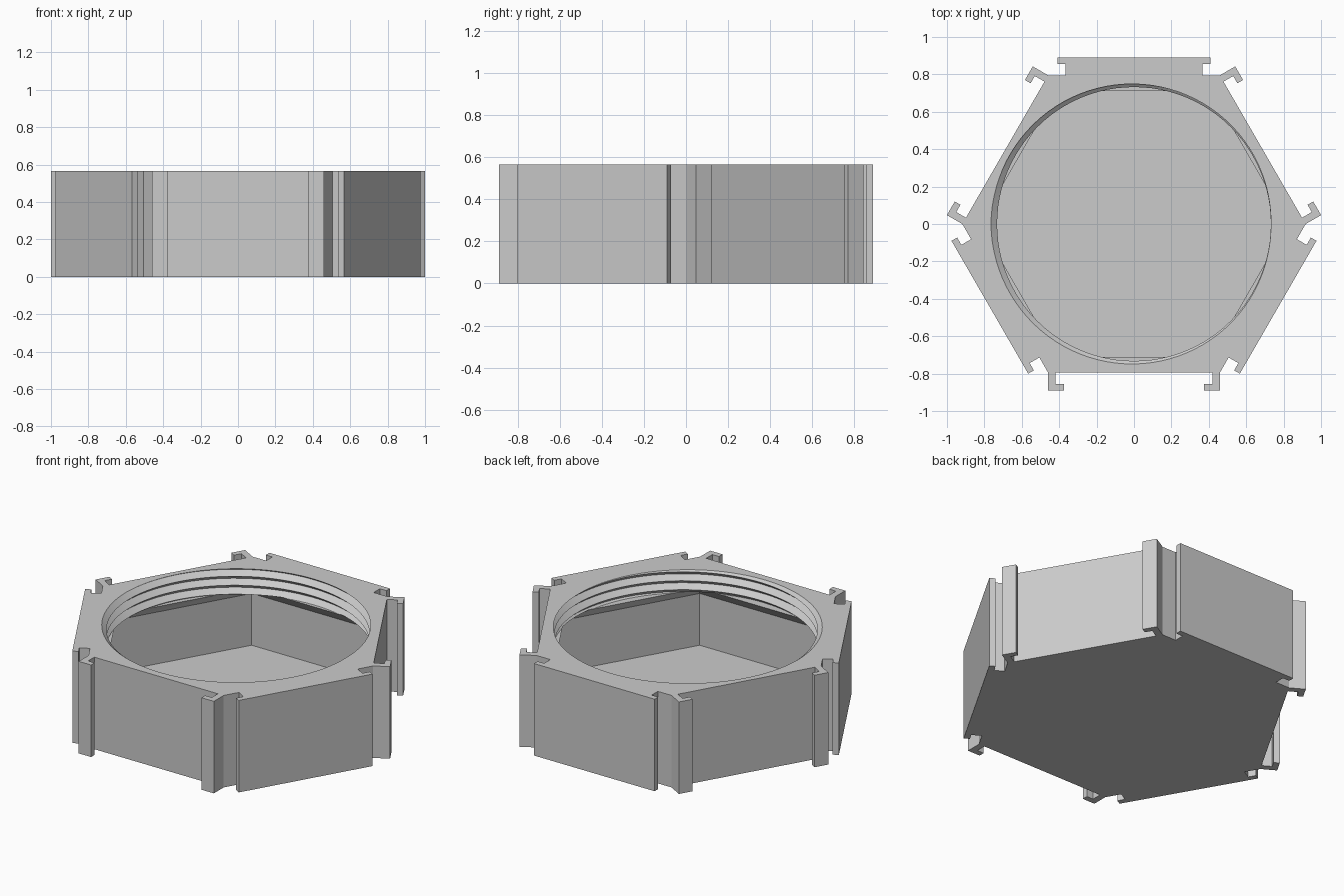
import bpy, bmesh, math

cube = bpy.data.objects.get("Cube")
if cube:
    bpy.data.objects.remove(cube)

HEIGHT = 0.565
APOTHEM, HALF = 0.795, 0.459      # body flats
PITCH, MINOR, MAJOR = 0.055, 0.732, 0.765
STEPS = 96

grey = bpy.data.materials.new("light_grey")
grey.use_nodes = True
grey.diffuse_color = (0.6, 0.6, 0.6, 1)
grey.node_tree.nodes["Principled BSDF"].inputs["Base Color"].default_value = (0.6, 0.6, 0.6, 1)


def make_object(name, bm):
    bmesh.ops.recalc_face_normals(bm, faces=bm.faces)
    mesh = bpy.data.meshes.new(name)
    bm.to_mesh(mesh)
    bm.free()
    mesh.materials.append(grey)
    obj = bpy.data.objects.new(name, mesh)
    bpy.context.collection.objects.link(obj)
    return obj


def loft(name, rings):
    """Closed solid through rings of equal point count."""
    bm = bmesh.new()
    rows = [[bm.verts.new(p) for p in ring] for ring in rings]
    n = len(rows[0])
    bm.faces.new(rows[0])
    bm.faces.new(rows[-1])
    for low, high in zip(rows, rows[1:]):
        for i in range(n):
            j = (i + 1) % n
            bm.faces.new((low[i], low[j], high[j], high[i]))
    return make_object(name, bm)


def hexagon(apothem, z):
    r = apothem / math.cos(math.pi / 6)
    return [(r * math.cos(math.radians(a)), r * math.sin(math.radians(a)), z)
            for a in range(0, 360, 60)]


# Outline: alternating rail sides and hooked socket sides
rail = [(-0.365, APOTHEM), (-0.365, 0.855), (-0.41, 0.855), (-0.41, 0.89)]
socket = [(-HALF, APOTHEM), (-HALF, 0.89), (-0.375, 0.89), (-0.375, 0.855),
          (-0.42, 0.855), (-0.42, APOTHEM)]
outline = []
for side in range(6):
    half = rail if side % 2 else socket
    a = math.radians(30 + 60 * side)
    c, s = math.cos(a), math.sin(a)
    for t, n in half + [(-t, n) for t, n in reversed(half)]:
        outline.append((n * c - t * s, n * s + t * c))
body = loft("hexagonal_container", [[(x, y, z) for x, y in outline] for z in (0, HEIGHT)])

# Hexagonal cavity with sloped shoulder
cavity = loft("cavity_cutter", [hexagon(0.755, 0.042), hexagon(0.755, 0.36), hexagon(0.71, 0.418)])


# Threaded opening: helical ridges trimmed at both ends
def thread_point(k, step):
    turn = step / STEPS
    z = HEIGHT + PITCH * (turn - 0.5 + k / 2)
    z = min(max(z, 0.415), HEIGHT + 0.02)
    phase = ((z - HEIGHT) / PITCH - turn + 0.5) % 1
    r = MINOR + (MAJOR - MINOR) * abs(1 - 2 * phase)
    a = 2 * math.pi * turn
    return (r * math.cos(a), r * math.sin(a), z)


bm = bmesh.new()
rows = [[bm.verts.new(thread_point(k, i)) for i in range(STEPS + 1)] for k in range(-8, 4)]
for low, high in zip(rows, rows[1:]):
    for i in range(STEPS):
        bm.faces.new((low[i], low[i + 1], high[i + 1], high[i]))
bmesh.ops.remove_doubles(bm, verts=bm.verts, dist=0.00002)
bmesh.ops.holes_fill(bm, edges=[e for e in bm.edges if e.is_boundary], sides=0)
bmesh.ops.triangulate(bm, faces=[f for f in bm.faces if len(f.verts) == 4])
thread = make_object("thread_cutter", bm)

# Cut both hollows and drop the cutters
bpy.context.view_layer.objects.active = body
for cutter in (cavity, thread):
    cutter.hide_render = True
    mod = body.modifiers.new(cutter.name, 'BOOLEAN')
    mod.operation = 'DIFFERENCE'
    mod.solver = 'EXACT'
    mod.object = cutter
    bpy.ops.object.modifier_apply(modifier=mod.name)
    bpy.data.objects.remove(cutter)

bpy.ops.object.select_all(action='DESELECT')
body.select_set(True)
bpy.ops.object.shade_smooth_by_angle(angle=math.radians(25))
